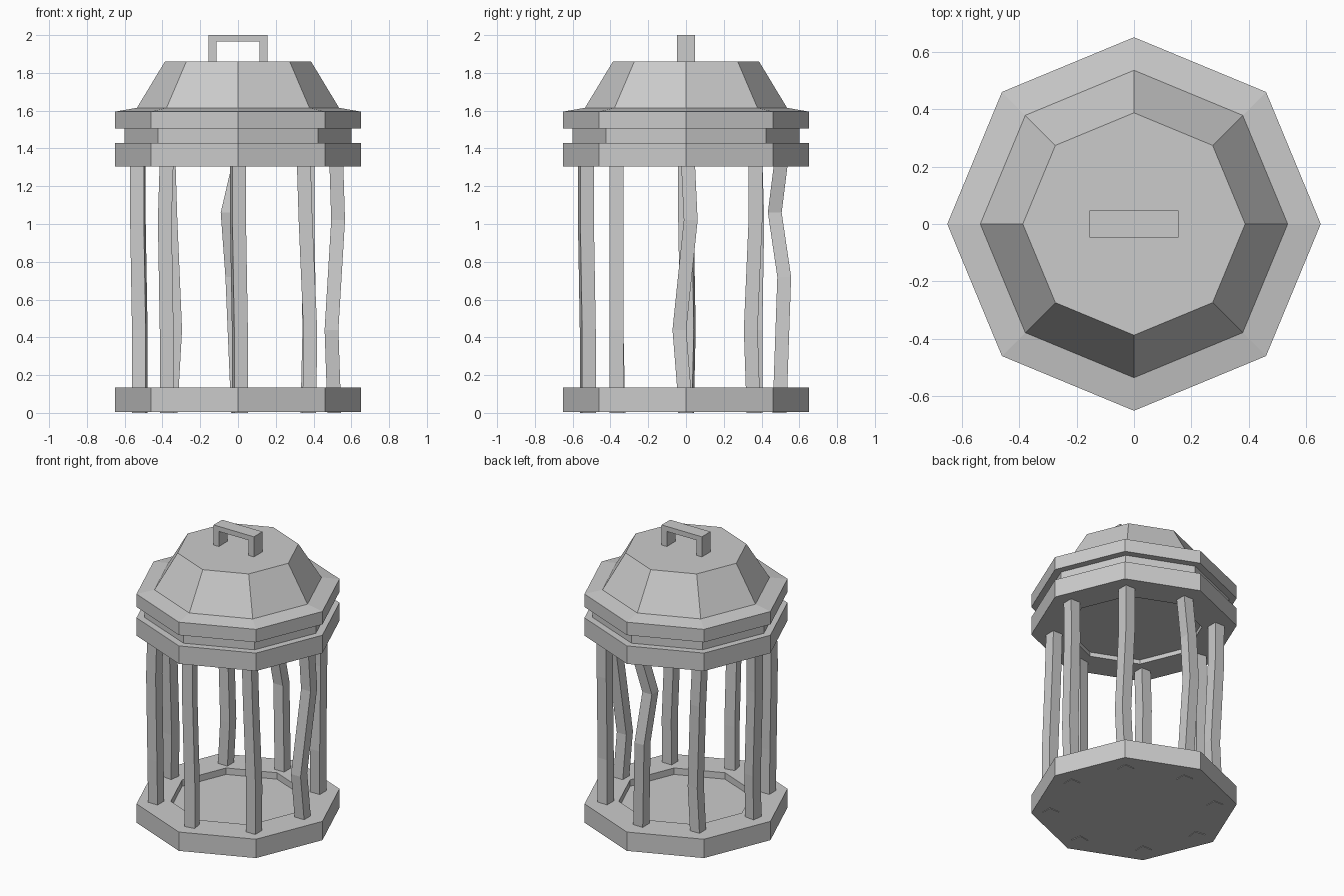
import bpy
import bmesh
from math import cos, sin, radians
from mathutils import Matrix, Vector

default_cube = bpy.data.objects.get("Cube")
if default_cube:
    bpy.data.objects.remove(default_cube, do_unlink=True)

# Single flat material
grey = bpy.data.materials.new("light_grey")
grey.use_nodes = True
colour = (0.6, 0.6, 0.6, 1)
grey.diffuse_color = colour
grey.node_tree.nodes["Principled BSDF"].inputs["Base Color"].default_value = colour

SIDES = 8


def finish(name, bm):
    """Turn a bmesh into a named, flat-shaded object."""
    bmesh.ops.recalc_face_normals(bm, faces=bm.faces)
    mesh = bpy.data.meshes.new(name)
    bm.to_mesh(mesh)
    bm.free()
    mesh.materials.append(grey)
    obj = bpy.data.objects.new(name, mesh)
    bpy.context.collection.objects.link(obj)
    return obj


def loft(name, rings):
    """Bridge consecutive rings of points and cap both ends."""
    bm = bmesh.new()
    loops = [[bm.verts.new(point) for point in ring] for ring in rings]
    for low, high in zip(loops, loops[1:]):
        count = len(low)
        for i in range(count):
            j = (i + 1) % count
            bm.faces.new((low[i], low[j], high[j], high[i]))
    bm.faces.new(loops[0])
    bm.faces.new(loops[-1])
    return finish(name, bm)


def octagon(radius, z):
    turns = [radians(360 / SIDES * i) for i in range(SIDES)]
    return [(radius * cos(a), radius * sin(a), z) for a in turns]


def turned(name, profile):
    return loft(name, [octagon(radius, z) for radius, z in profile])


def bar(name, angle, yaw, bends, width=0.073):
    """Square bar through (height, x shift, y shift) bend points."""
    centre = Vector((cos(radians(angle)), sin(radians(angle)), 0)) * 0.52
    spin = Matrix.Rotation(radians(yaw), 3, "Z")
    half = width / 2
    corners = [spin @ Vector((sx * half, sy * half, 0))
               for sx, sy in ((-1, -1), (1, -1), (1, 1), (-1, 1))]
    rings = [[centre + Vector((dx, dy, z)) + c for c in corners]
             for z, dx, dy in bends]
    return loft(name, rings)


# Base and upper ring, each with a shallow recess facing the bars
outer, inner = 0.65, 0.43
turned("base", [(outer, 0.004), (outer, 0.135), (inner, 0.135), (inner, 0.09)])
turned("upper_ring", [(inner, 1.335), (inner, 1.305), (outer, 1.305), (outer, 1.43)])

# Neck and roof
turned("neck", [(0.6, 1.42), (0.6, 1.515)])
turned("roof", [(outer, 1.505), (outer, 1.595), (0.535, 1.615), (0.387, 1.86)])

# Handle: an upside-down U
bm = bmesh.new()
outline = [(-0.155, 1.855), (-0.155, 2), (0.155, 2), (0.155, 1.855),
           (0.115, 1.855), (0.115, 1.965), (-0.115, 1.965), (-0.115, 1.855)]
face = bm.faces.new([bm.verts.new((x, -0.047, z)) for x, z in outline])
extruded = bmesh.ops.extrude_face_region(bm, geom=[face])["geom"]
bmesh.ops.translate(bm, vec=(0, 0.094, 0),
                    verts=[v for v in extruded if isinstance(v, bmesh.types.BMVert)])
finish("handle", bm)

# Crooked bars, one at each corner
FOOT, LOW, HIGH, TOP = 0, 0.44, 1.02, 1.34
bar("left_bar", 0, 0,
    [(FOOT, -0.01, 0), (LOW, -0.025, -0.035), (HIGH, 0.01, 0.025), (TOP, 0, 0.01)])
bar("back_left_bar", 45, 0,
    [(FOOT, 0, -0.01), (LOW, 0.01, -0.025), (HIGH, 0, 0), (TOP, 0, 0)])
bar("back_bar", 90, 0,
    [(FOOT, 0, -0.025), (0.72, -0.03, 0), (1.06, -0.055, -0.05), (TOP, 0.01, -0.015)])
bar("back_right_bar", 135, 0,
    [(FOOT, 0.01, 0), (LOW, 0.035, 0), (HIGH, 0.01, 0.01), (TOP, 0, 0)])
bar("right_bar", 180, -8,
    [(FOOT, 0, 0), (LOW, 0, 0.01), (HIGH, -0.01, 0), (TOP, -0.01, 0)])
bar("front_right_bar", 225, 0,
    [(FOOT, -0.01, 0.01), (LOW, -0.01, 0), (HIGH, -0.02, 0), (TOP, -0.01, 0)])
bar("front_bar", 270, 10,
    [(FOOT, 0.01, 0), (LOW, 0.01, 0), (HIGH, 0, -0.01), (TOP, 0, -0.01)])
bar("front_left_bar", 315, 0,
    [(FOOT, 0.01, 0), (LOW, 0.015, 0), (HIGH, -0.01, 0), (TOP, -0.02, 0)])
